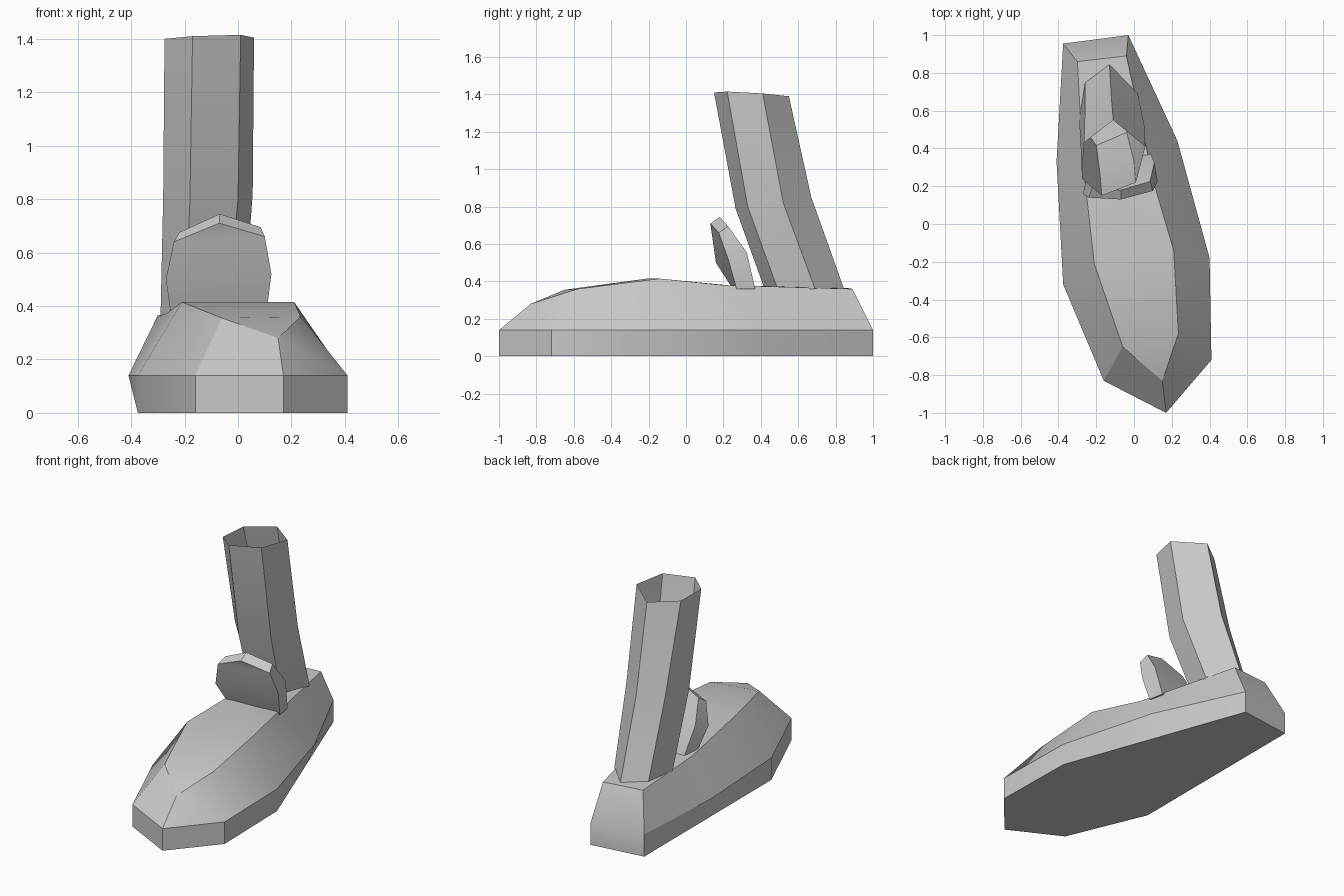
import bpy
import bmesh
import math

old_cube = bpy.data.objects.get("Cube")
if old_cube:
    bpy.data.objects.remove(old_cube, do_unlink=True)

# One plain grey for the whole model
GREY = (0.6, 0.6, 0.6, 1.0)
grey = bpy.data.materials.new("plain grey")
grey.use_nodes = True
grey.diffuse_color = GREY
grey.node_tree.nodes["Principled BSDF"].inputs["Base Color"].default_value = GREY


def loft(name, rings, closed=True, caps=(), recalc=True):
    """Bridge equal-length rings; caps holds (ring number, index tuple) faces."""
    bm = bmesh.new()
    loops = [[bm.verts.new(p) for p in ring] for ring in rings]
    count = len(loops[0])
    for lower, upper in zip(loops, loops[1:]):
        for i in range(count if closed else count - 1):
            j = (i + 1) % count
            bm.faces.new((lower[i], lower[j], upper[j], upper[i]))
    for ring, corners in caps:
        bm.faces.new([loops[ring][i] for i in corners])
    bmesh.ops.recalc_face_normals(bm, faces=bm.faces)
    mesh = bpy.data.meshes.new(name)
    bm.to_mesh(mesh)
    bm.free()
    mesh.materials.append(grey)
    obj = bpy.data.objects.new(name, mesh)
    bpy.context.collection.objects.link(obj)
    bpy.ops.object.select_all(action='DESELECT')
    obj.select_set(True)
    bpy.context.view_layer.objects.active = obj
    bpy.ops.object.shade_smooth_by_angle(angle=math.radians(30))
    return obj


# Shoe: outline at the welt, narrower sole outline, and the sloping upper rim
welt_height = 0.14
welt = [(-.375, .955), (-.03, 1), (.23, .44), (.4, -.18), (.41, -.72),
        (.17, -1), (-.16, -.83), (-.375, -.32), (-.41, .33)]
sole = list(welt)
sole[2] = (.174, .44)      # the sole runs straight along both flanks
sole[8] = (-.375, .33)
upper = [(-.30, .86, .365), (-.04, .89, .36), (.11, .2, .38),
         (.21, -.14, .415), (.235, -.58, .36), (.15, -.83, .28),
         (-.06, -.65, .355), (-.21, -.21, .415), (-.27, .32, .37)]
loft("shoe",
     [[(x, y, 0) for x, y in sole],
      [(x, y, welt_height) for x, y in welt],
      upper],
     caps=[(0, range(9)), (2, (0, 1, 2, 8)), (2, (8, 2, 3, 7)),
           (2, (7, 3, 4, 6)), (2, (6, 4, 5))])

# Leg: open six-sided tube leaning forward, with a slight bend
ankle = [(-.2, .42, .36), (-.04, .49, .36), (.02, .69, .36),
         (-.13, .845, .36), (-.26, .75, .36), (-.29, .55, .36)]
shin = [(-.18, .265, .79), (0, .33, .8), (.055, .52, .82),
        (-.12, .67, .85), (-.26, .58, .84), (-.28, .37, .81)]
knee = [(-.17, .15, 1.41), (.01, .22, 1.415), (.06, .41, 1.405),
        (-.11, .55, 1.39), (-.265, .43, 1.395), (-.275, .24, 1.4)]
loft("leg", [ankle, shin, knee])

# Tongue: thick plate in front of the leg, leaning forward
front = [(-.25, .25, .36), (-.27, .16, .5), (-.24, .14, .64),
         (-.07, .13, .71), (.10, .175, .66), (.125, .225, .52),
         (.105, .27, .36)]
back = [(x * 0.9 - 0.005, y + (0.05 if z > 0.6 else 0.1), z + (0.035 if z > 0.4 else 0))
        for x, y, z in front]
sides = [(0, 1, 5, 6), (1, 2, 4, 5), (2, 3, 4)]
loft("tongue", [front, back],
     caps=[(ring, face) for ring in (0, 1) for face in sides])
